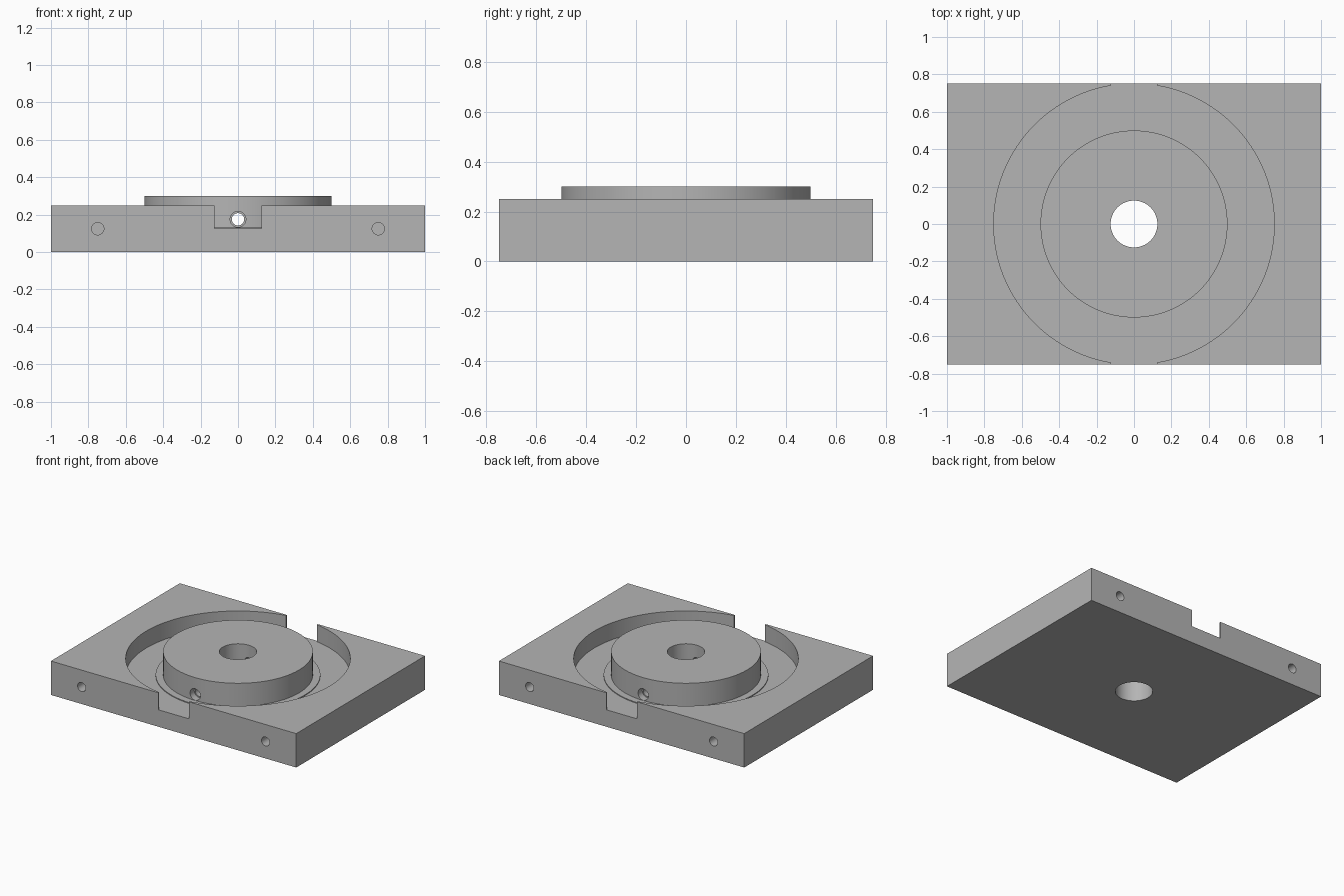
import bpy, bmesh
from math import acos, cos, sin, pi, radians
from mathutils import Matrix, Vector

if "Cube" in bpy.data.objects:
    bpy.data.objects.remove(bpy.data.objects["Cube"])

FLOOR, TOP, BORE = 0.125, 0.25, 0.125
SEGMENTS = 128

metal = bpy.data.materials.new("plain grey metal")
metal.use_nodes = True
grey = (0.46, 0.46, 0.46, 1)
metal.diffuse_color = grey
metal.node_tree.nodes["Principled BSDF"].inputs["Base Color"].default_value = grey


def finish(name, bm):
    bmesh.ops.recalc_face_normals(bm, faces=bm.faces)
    mesh = bpy.data.meshes.new(name)
    bm.to_mesh(mesh)
    bm.free()
    mesh.materials.append(metal)
    obj = bpy.data.objects.new(name, mesh)
    bpy.context.collection.objects.link(obj)
    return obj


def prism(name, outline, low, high):
    bm = bmesh.new()
    face = bm.faces.new([bm.verts.new((x, y, low)) for x, y in outline])
    new = bmesh.ops.extrude_face_region(bm, geom=[face])["geom"]
    verts = [v for v in new if isinstance(v, bmesh.types.BMVert)]
    bmesh.ops.translate(bm, verts=verts, vec=(0, 0, high - low))
    return finish(name, bm)


def arc(radius, start, end, count):
    angles = [start + (end - start) * i / count for i in range(count + 1)]
    return [(radius * cos(a), radius * sin(a)) for a in angles]


def lathe(name, profile):
    bm = bmesh.new()
    rings = [[bm.verts.new((x, y, z)) for x, y in arc(r, 0, 2 * pi, SEGMENTS)[:-1]]
             for r, z in profile]
    for a, b in zip(rings, rings[1:] + rings[:1]):
        for i in range(SEGMENTS):
            j = (i + 1) % SEGMENTS
            bm.faces.new((a[i], a[j], b[j], b[i]))
    return finish(name, bm)


def drill(name, x, y, z, radius, length):
    # cylinder along y, centred on the given point
    bm = bmesh.new()
    place = Matrix.Translation(Vector((x, y, z))) @ Matrix.Rotation(pi / 2, 4, "X")
    bmesh.ops.create_cone(bm, cap_ends=True, segments=48, radius1=radius,
                          radius2=radius, depth=length, matrix=place)
    return finish(name, bm)


def select(obj):
    bpy.ops.object.select_all(action="DESELECT")
    obj.select_set(True)
    bpy.context.view_layer.objects.active = obj


def cut(obj, cutters):
    select(obj)
    for cutter in cutters:
        mod = obj.modifiers.new("cut", "BOOLEAN")
        mod.operation, mod.solver, mod.object = "DIFFERENCE", "EXACT", cutter
        bpy.ops.object.modifier_apply(modifier=mod.name)
        bpy.data.objects.remove(cutter)


# Base block with round pocket, slots at both ends, bore and blind side holes
base = prism("base_block", [(-1, -0.75), (1, -0.75), (1, 0.75), (-1, 0.75)], 0, TOP)
a = acos(BORE / 0.75)
pocket = (arc(0.75, -a, a, 100) + [(BORE, 0.9), (-BORE, 0.9)]
          + arc(0.75, pi - a, pi + a, 100) + [(-BORE, -0.9), (BORE, -0.9)])
cut(base, [prism("pocket_cutter", pocket, FLOOR, 0.4),
           prism("bore_cutter", arc(BORE, 0, 2 * pi, SEGMENTS)[:-1], -0.1, 0.4)])
cut(base, [drill("side_hole_cutter", x, y, FLOOR, 0.033, 0.5)
           for x in (-0.75, 0.75) for y in (-0.75, 0.75)])

# Raised disc on a thin seat ring, cross-drilled with stepped holes
disc = lathe("centre_disc", [(BORE, FLOOR), (0.55, FLOOR), (0.55, 0.131),
                             (0.5, 0.131), (0.5, 0.3), (BORE, 0.3)])
cut(disc, [drill("cross_hole_cutter", 0, 0, 0.175, 0.033, 1.3)]
    + [drill("counterbore_cutter", 0, y, 0.175, 0.042, 0.2) for y in (-0.55, 0.55)])

for part in (base, disc):
    select(part)
    bpy.ops.object.shade_smooth_by_angle(angle=radians(30))
